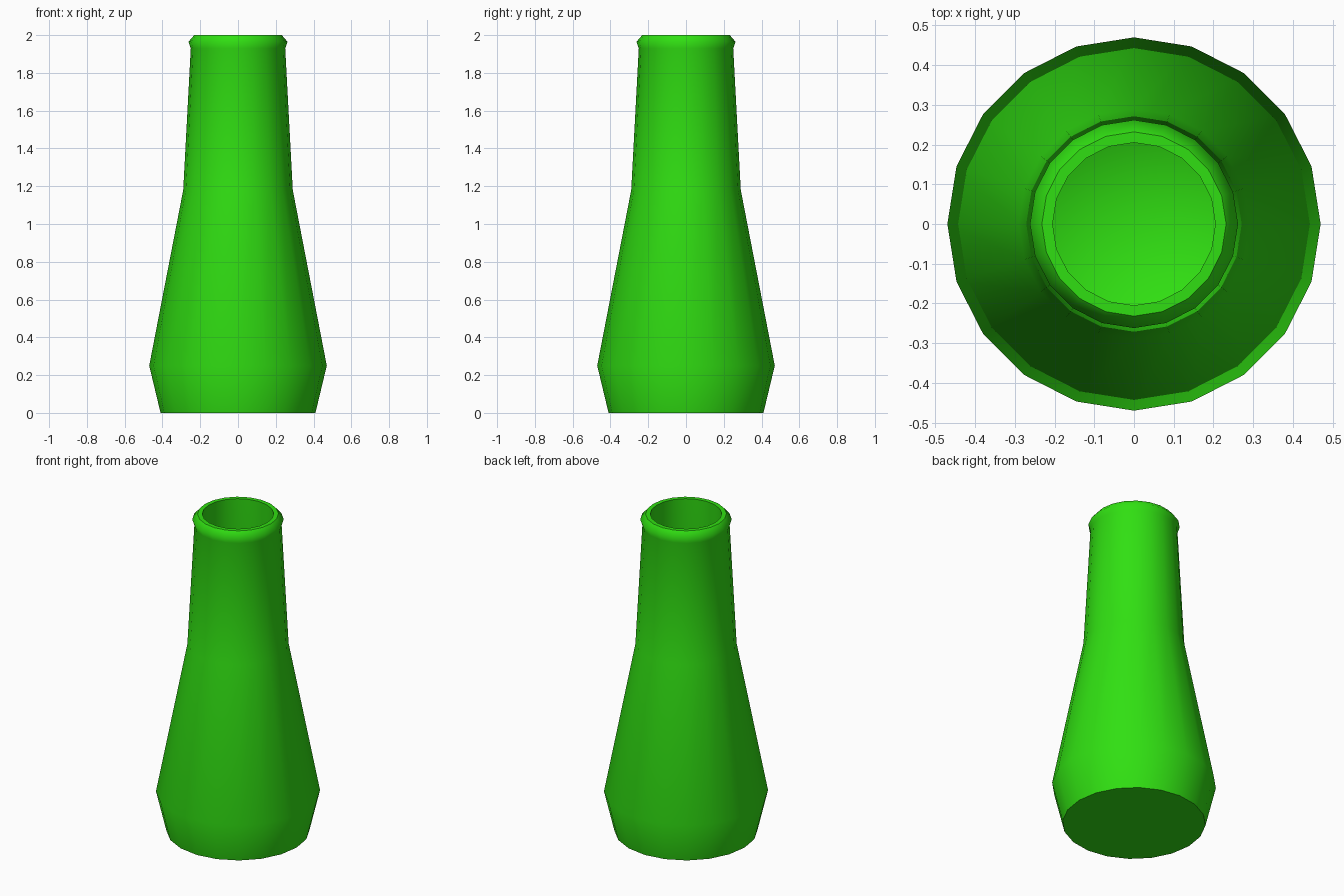
import bpy
import bmesh
from math import cos, sin, tau

cube = bpy.data.objects.get("Cube")
if cube:
    bpy.data.objects.remove(cube, do_unlink=True)

SIDES = 20

# One flat colour for the whole vase
green = bpy.data.materials.new("bright_green")
green.use_nodes = True
colour = (0.03, 0.74, 0.006, 1)
green.diffuse_color = colour
green.node_tree.nodes["Principled BSDF"].inputs["Base Color"].default_value = colour

# Profile as (radius, height, sharp ring), from the foot over the lip to the inside floor
profile = [
    (0.41, 0, True),
    (0.47, 0.25, False),
    (0.29, 1.18, False),
    (0.25, 1.93, False),
    (0.262, 1.965, False),
    (0.232, 2, True),
    (0.205, 2, True),
    (0.245, 1.18, False),
    (0.42, 0.25, False),
    (0.37, 0.05, False),
]

bm = bmesh.new()
rings = []
for radius, height, _ in profile:
    angles = [tau * i / SIDES for i in range(SIDES)]
    rings.append([bm.verts.new((radius * cos(a), radius * sin(a), height)) for a in angles])

# Walls
for low, high in zip(rings, rings[1:]):
    for i in range(SIDES):
        j = (i + 1) % SIDES
        bm.faces.new((low[i], low[j], high[j], high[i]))

# Flat base outside, triangle fan for the floor inside
bm.faces.new(rings[0][::-1])
centre = bm.verts.new((0, 0, profile[-1][1]))
for i in range(SIDES):
    bm.faces.new((rings[-1][i], rings[-1][(i + 1) % SIDES], centre))

# Smooth shading with crisp foot and lip rings
for face in bm.faces:
    face.smooth = True
for ring, (_, _, sharp) in zip(rings, profile):
    if sharp:
        for i in range(SIDES):
            bm.edges.get((ring[i], ring[(i + 1) % SIDES])).smooth = False

mesh = bpy.data.meshes.new("vase")
bm.to_mesh(mesh)
bm.free()
mesh.materials.append(green)
vase = bpy.data.objects.new("vase", mesh)
bpy.context.collection.objects.link(vase)
